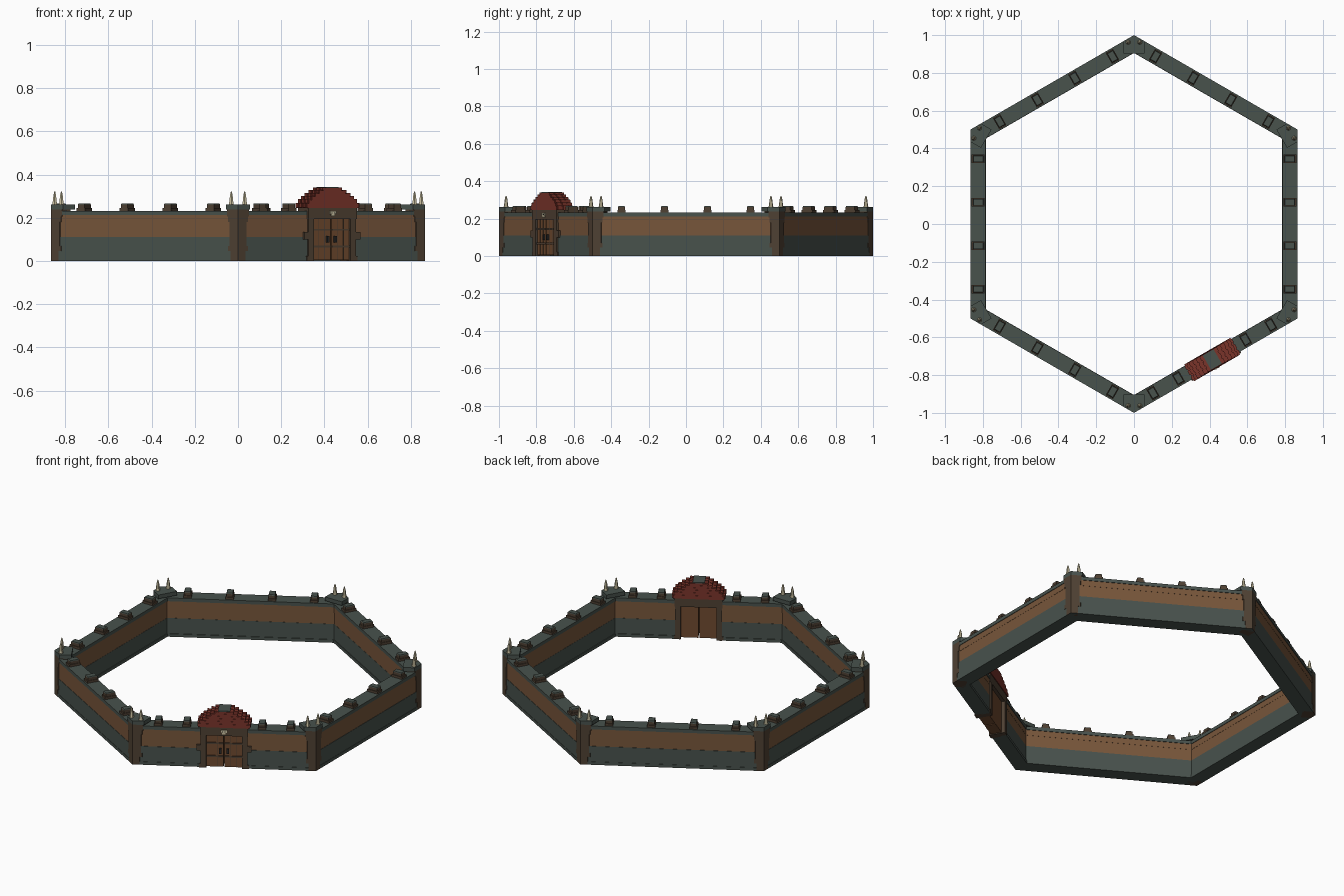
import bpy, math

if "Cube" in bpy.data.objects:
    bpy.data.objects.remove(bpy.data.objects["Cube"])

T = math.tan(math.radians(30))


def mat(name, r, g, b):
    m = bpy.data.materials.new(name)
    m.diffuse_color = (r, g, b, 1)
    m.use_nodes = True
    m.node_tree.nodes["Principled BSDF"].inputs["Base Color"].default_value = m.diffuse_color
    return m


STONE = mat("grey_green_stone", .065, .084, .073)
TIMBER = mat("wall_timber", .185, .092, .043)
DARK = mat("dark_wood", .078, .052, .033)
ROOF = mat("red_tile", .195, .034, .023)
BONE = mat("bone", .60, .54, .36)
DOOR = mat("door_wood", .16, .068, .028)
IRON = mat("iron", .022, .022, .022)


class Part:
    """Collects prisms; plan points are (outward, along) for a given heading."""

    def __init__(self, name, material):
        self.name, self.material, self.v, self.f = name, material, [], []

    def prism(self, ang, plan, z0, z1, top=1.0):
        c, s = math.cos(math.radians(ang)), math.sin(math.radians(ang))
        n, b = len(plan), len(self.v)
        md, mt = sum(p[0] for p in plan) / n, sum(p[1] for p in plan) / n
        for z, k in ((z0, 1.0), (z1, top)):
            for d, t in plan:
                d, t = md + (d - md) * k, mt + (t - mt) * k
                self.v.append((d * c - t * s, d * s + t * c, z))
        self.f.append([b + i for i in reversed(range(n))])
        self.f.append([b + n + i for i in range(n)])
        for i in range(n):
            j = (i + 1) % n
            self.f.append([b + i, b + j, b + n + j, b + n + i])

    def box(self, ang, d0, d1, t0, t1, z0, z1, top=1.0):
        self.prism(ang, [(d0, t0), (d1, t0), (d1, t1), (d0, t1)], z0, z1, top)

    def build(self):
        me = bpy.data.meshes.new(self.name)
        me.from_pydata(self.v, [], self.f)
        me.materials.append(self.material)
        bpy.context.collection.objects.link(bpy.data.objects.new(self.name, me))


GATE, HALF = -60, 0.1


def wall_band(part, d0, d1, z0, z1):
    # Six mitred sides, with an opening left on the gate side
    for a in range(-120, 240, 60):
        if a == GATE:
            part.prism(a, [(d0, -d0 * T), (d1, -d1 * T), (d1, -HALF), (d0, -HALF)], z0, z1)
            part.prism(a, [(d0, HALF), (d1, HALF), (d1, d1 * T), (d0, d0 * T)], z0, z1)
        else:
            part.prism(a, [(d0, -d0 * T), (d1, -d1 * T), (d1, d1 * T), (d0, d0 * T)], z0, z1)


# Wall layers
base = Part("stone_base", STONE)
wall_band(base, .784, .866, 0, .018)
wall_band(base, .788, .864, .018, .11)
base.build()
timber = Part("timber_wall", TIMBER)
wall_band(timber, .789, .862, .11, .178)
wall_band(timber, .788, .863, .178, .212)
timber.build()
cope = Part("wall_coping", STONE)
wall_band(cope, .785, .866, .212, .232)
cope.build()

# Merlons along the wall top: wooden blocks with stone lids
blocks, lids = Part("merlon_blocks", DARK), Part("merlon_lids", STONE)
for a in range(-120, 240, 60):
    for t in ((.205, .36) if a == GATE else (.115, .345)):
        for s in (-t, t):
            blocks.box(a, .791, .859, s - .022, s + .022, .232, .246)
            blocks.box(a, .797, .853, s - .018, s + .018, .246, .262)
            lids.box(a, .797, .853, s - .018, s + .018, .262, .267, .9)
blocks.build()
lids.build()

# Corner posts, caps and bone spikes
posts, caps, spikes = Part("corner_posts", DARK), Part("corner_caps", STONE), Part("corner_spikes", BONE)
for a in range(-90, 270, 60):
    for w, z0, z1 in ((.034, 0, .045), (.046, .045, .07), (.04, .07, .18),
                      (.046, .18, .205), (.05, .205, .238)):
        posts.prism(a, [(1, 0), (1 - w * T, w), (.925, w), (.925, -w), (1 - w * T, -w)], z0, z1)
    w = .056
    caps.prism(a, [(1, 0), (1 - w * T, w), (.903, w), (.903, -w), (1 - w * T, -w)], .238, .261)
    for t in (-.031, .031):
        for r0, z0, z1, k in ((.013, .261, .275, .8), (.0104, .275, .302, .7), (.0073, .302, .322, .35)):
            spikes.prism(a, [(.962 + r0 * math.cos(i * math.pi / 3), t + r0 * math.sin(i * math.pi / 3))
                             for i in range(6)], z0, z1, k)
for p in (posts, caps, spikes):
    p.build()

# Gate frame: jambs, stepped feet and lintel
frame = Part("gate_frame", DARK)
for s in (-1, 1):
    t0, t1 = sorted((s * .097, s * .127))
    frame.box(GATE, .781, .874, t0, t1, 0, .2)
    t0, t1 = sorted((s * .1, s * .135))
    frame.box(GATE, .783, .872, t0, t1, 0, .022)
    t0, t1 = sorted((s * .127, s * .15))
    frame.box(GATE, .85, .874, t0, t1, .1, .135)
frame.box(GATE, .781, .876, -.13, .13, .195, .255)
frame.build()

# Double door with a slit between the leaves
leaves, bands, iron = Part("door_leaves", DOOR), Part("door_bands", DARK), Part("door_handles", IRON)
for s in (-1, 1):
    t0, t1 = sorted((s * .003, s * .097))
    leaves.box(GATE, .80, .862, t0, t1, .004, .195)
    for z in (.062, .14):
        bands.box(GATE, .862, .867, t0, t1, z, z + .009)
    for x in (.034, .066):
        bands.box(GATE, .862, .8635, s * x - .001, s * x + .001, .004, .195)
    iron.box(GATE, .862, .872, s * .02 - .006, s * .02 + .006, .085, .115)
for p in (leaves, bands, iron):
    p.build()

# Bone emblem plate over the door
skull = Part("bone_plaque", BONE)
skull.box(GATE, .876, .883, -.016, .016, .217, .231)
skull.box(GATE, .876, .883, -.009, .009, .207, .217)
skull.build()
eyes = Part("plaque_eyes", IRON)
for s in (-1, 1):
    eyes.box(GATE, .883, .884, s * .007 - .003, s * .007 + .003, .219, .225)
eyes.build()

# Stepped tile roof with a stone ridge
roof = Part("gate_roof", ROOF)
steps = [(.14, .245, .266), (.128, .266, .283), (.112, .283, .298),
         (.092, .298, .312), (.07, .312, .325), (.048, .325, .337)]
for i, (h, z0, z1) in enumerate(steps):
    g = .001 * i
    roof.box(GATE, .777 + g, .88 - g, -h, h, z0, z1)
    for s in (-1, 1):  # raised tile lips at each step end
        for k in range(3):
            d = .785 + k * .033
            t0, t1 = sorted((s * (h - .012), s * (h + .005)))
            roof.box(GATE, d, d + .022, t0, t1, z0 + .003, z1 + .003)
roof.build()
ridge = Part("roof_ridge", STONE)
ridge.box(GATE, .785, .872, -.033, .033, .337, .342)
ridge.build()
